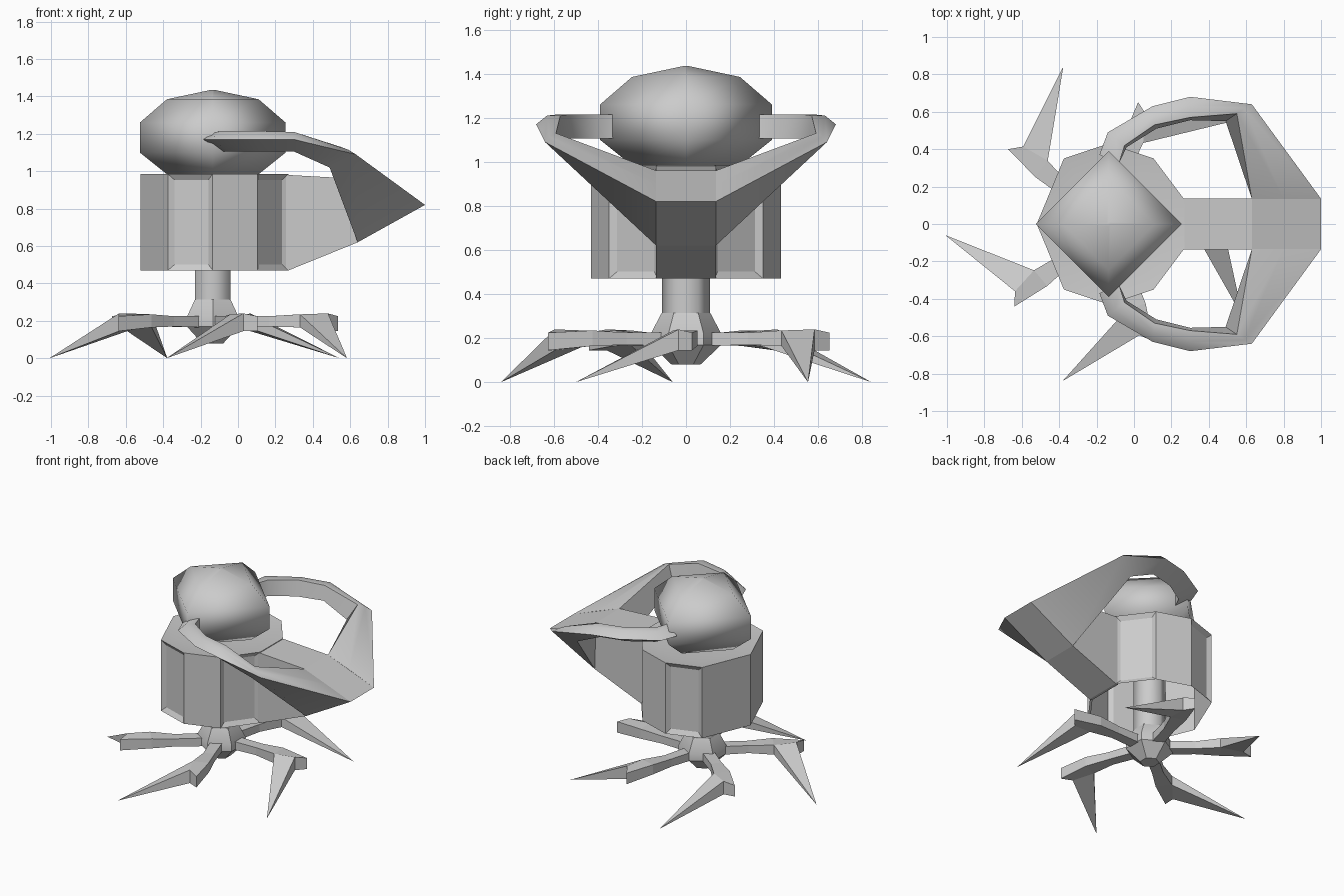
import bpy, bmesh
from math import cos, sin, radians, pi

if "Cube" in bpy.data.objects:
    bpy.data.objects.remove(bpy.data.objects["Cube"])

CX = -0.135  # axis of the round parts


def make(name, verts, faces, smooth=0, panels=()):
    me = bpy.data.meshes.new(name)
    me.from_pydata(verts, [], faces)
    bm = bmesh.new()
    bm.from_mesh(me)
    bmesh.ops.recalc_face_normals(bm, faces=bm.faces)
    if panels:
        bm.faces.ensure_lookup_table()
        bmesh.ops.inset_individual(bm, faces=[bm.faces[i] for i in panels], thickness=0.045, depth=-0.02)
    bm.to_mesh(me)
    bm.free()
    ob = bpy.data.objects.new(name, me)
    bpy.context.collection.objects.link(ob)
    if smooth:
        bpy.ops.object.select_all(action='DESELECT')
        ob.select_set(True)
        bpy.context.view_layer.objects.active = ob
        bpy.ops.object.shade_smooth_by_angle(angle=radians(smooth))
    return ob


def loft(name, rings, cap_start=True, cap_end=True, smooth=0, panels=()):
    n = len(rings[0])
    verts = [v for r in rings for v in r]
    faces = [(k * n + i, k * n + (i + 1) % n, (k + 1) * n + (i + 1) % n, (k + 1) * n + i)
             for k in range(len(rings) - 1) for i in range(n)]
    if cap_start:
        faces.append(tuple(range(n)))
    if cap_end:
        faces.append(tuple(range((len(rings) - 1) * n, len(rings) * n)))
    return make(name, verts, faces, smooth, panels)


def lathe(name, profile, sides, start=0.0, smooth=0):
    rings = [[(CX + r * cos(start + 2 * pi * i / sides), r * sin(start + 2 * pi * i / sides), z)
              for i in range(sides)] for r, z in profile]
    return loft(name, rings, smooth=smooth)


# Four-sided rounded head
lathe("head", [(0.24, 0.98), (0.39, 1.10), (0.39, 1.26), (0.245, 1.385), (0.01, 1.435)], 4, smooth=120)

# Hexagonal neck and hub
lathe("neck", [(0.105, 0.95), (0.11, 0.31)], 6, pi / 2, smooth=65)
lathe("hub", [(0.11, 0.315), (0.16, 0.22), (0.16, 0.17), (0.065, 0.08)], 6, pi / 2, smooth=42)

# Hollow drum body, open underneath, with shallow sunken panels
half = [(0.27, 0.13), (0.105, 0.35), (CX, 0.43), (-0.375, 0.35)]
outline = half + [(-0.52, 0)] + [(x, -y) for x, y in reversed(half)]


def drum(s, z):
    return [(CX + (x - CX) * s, y * s, z) for x, y in outline]


loft("body", [drum(1, 0.47), drum(1, 0.985), drum(0.72, 0.97)], cap_start=False,
     smooth=30, panels=(0, 2, 5, 7))

# Wedge strut reaching out to the claw ring
side = [(0.25, 0.47), (0.27, 0.47), (0.64, 0.62), (1.0, 0.82), (0.63, 0.96), (0.27, 0.98), (0.25, 0.98)]
loft("strut", [[(x, y, z) for x, z in side] for y in (-0.135, 0.135)])

# Curved arms: sections of outer edge, top ridge, inner top, inner bottom
sections = [
    [(1.0, 0.135, 0.82), (0.80, 0.135, 0.897), (0.63, 0.135, 0.96), (0.64, 0.135, 0.62)],
    [(0.63, 0.64, 1.09), (0.59, 0.62, 1.115), (0.55, 0.59, 1.13), (0.49, 0.55, 1.02)],
    [(0.30, 0.68, 1.17), (0.30, 0.63, 1.21), (0.30, 0.57, 1.21), (0.30, 0.555, 1.105)],
    [(0.10, 0.63, 1.17), (0.105, 0.58, 1.215), (0.11, 0.53, 1.215), (0.12, 0.51, 1.105)],
    [(-0.14, 0.49, 1.17), (-0.10, 0.46, 1.215), (-0.05, 0.42, 1.215), (-0.04, 0.41, 1.105)],
    [(-0.185, 0.37, 1.17), (-0.14, 0.35, 1.20), (-0.08, 0.325, 1.215), (-0.08, 0.325, 1.105)],
]
for name, s in (("arm_back", 1), ("arm_front", -1)):
    loft(name, [[(x, s * y, z) for x, y, z in r] for r in sections], smooth=50)

# Five legs: a beam to the knee, then a spike swept to one side
beam = [(0.10, -0.04, 0.04, 0.165, 0.225), (0.30, -0.035, 0.04, 0.17, 0.225),
        (0.465, -0.04, 0.07, 0.165, 0.235)]
for k, degrees in enumerate((1.5, 75.6, 142.5, 220.3, 290)):
    a = radians(degrees)

    def at(u, v, z):
        return (CX + u * cos(a) + v * sin(a), u * sin(a) - v * cos(a), z)

    rings = [[at(u, v0, z0), at(u, v1, z0), at(u, v1, z1), at(u, v0, z1)]
             for u, v0, v1, z0, z1 in beam]
    end = [at(0.67, -0.01, 0.145), at(0.615, 0.05, 0.145), at(0.615, 0.05, 0.24), at(0.67, -0.01, 0.225)]
    loft(f"leg_{k + 1}", rings + [end])
    root = [rings[-1][1], rings[-1][2], end[2], end[1]]
    make(f"foot_spike_{k + 1}", root + [at(0.705, 0.52, 0.0)],
         [(0, 1, 4), (1, 2, 4), (2, 3, 4), (3, 0, 4), (0, 1, 2, 3)])
